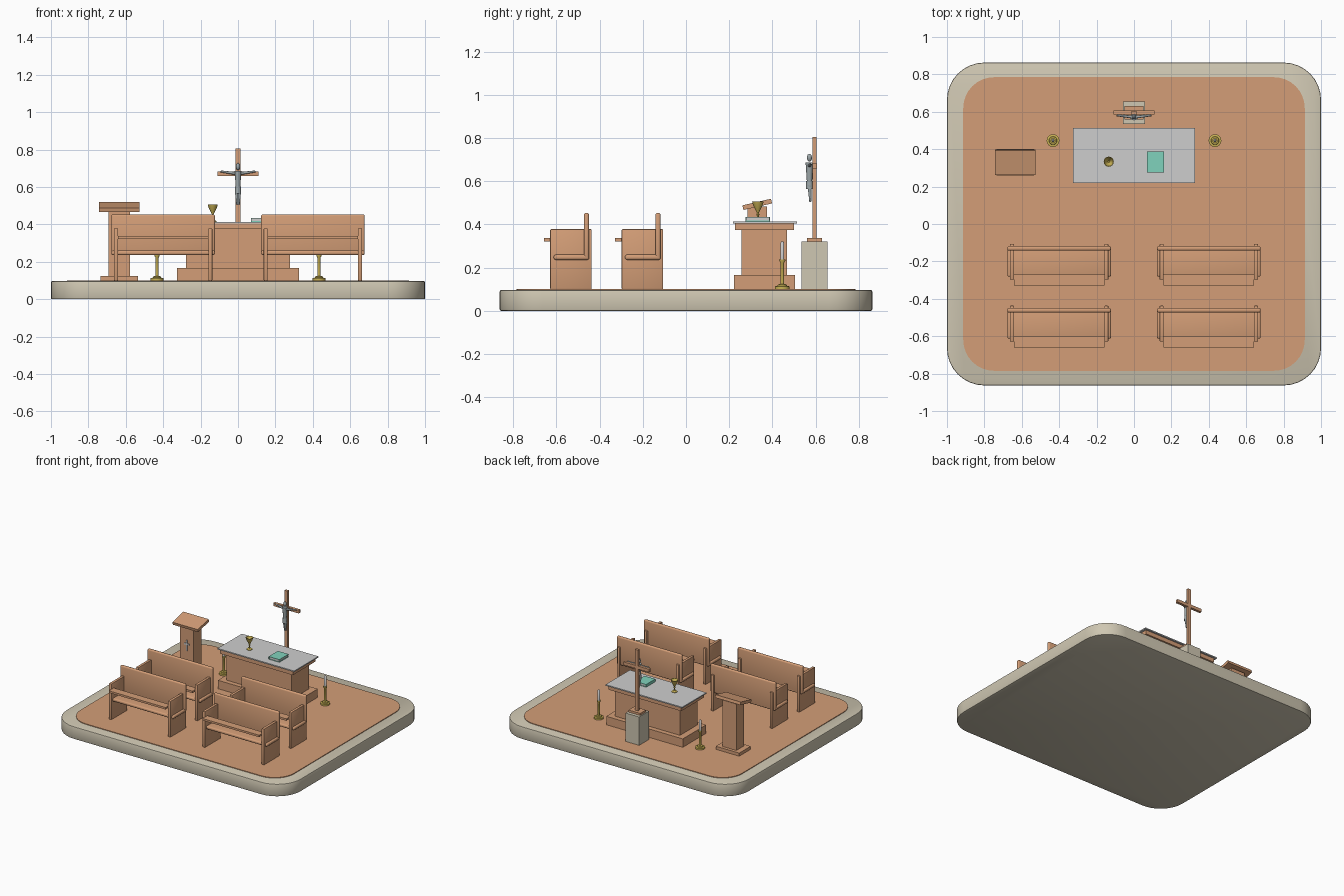
import bpy, bmesh, math
from mathutils import Vector

if "Cube" in bpy.data.objects:
    bpy.data.objects.remove(bpy.data.objects["Cube"])


def srgb(*rgb):
    return [((c / 255 + 0.055) / 1.055) ** 2.4 for c in rgb] + [1]


def material(name, *rgb):
    m = bpy.data.materials.new(name)
    m.diffuse_color = srgb(*rgb)
    m.use_nodes = True
    m.node_tree.nodes["Principled BSDF"].inputs["Base Color"].default_value = m.diffuse_color
    return m


WOOD = material("warm wood", 212, 158, 119)
STONE = material("beige stone", 207, 199, 178)
PALE = material("pale grey", 206, 206, 206)
SILVER = material("silver grey", 158, 168, 170)
GOLD = material("gold", 203, 180, 86)
TEAL = material("teal", 128, 210, 188)


def finish(name, bm, mat, smooth=False):
    bmesh.ops.recalc_face_normals(bm, faces=bm.faces)
    me = bpy.data.meshes.new(name)
    bm.to_mesh(me)
    bm.free()
    ob = bpy.data.objects.new(name, me)
    bpy.context.collection.objects.link(ob)
    me.materials.append(mat)
    if smooth:
        bpy.ops.object.select_all(action='DESELECT')
        ob.select_set(True)
        bpy.context.view_layer.objects.active = ob
        bpy.ops.object.shade_smooth_by_angle(angle=math.radians(40))
    return ob


def box(name, x, y, z, mat, bevel=0.0, seg=1, tilt=0.0):
    """Box from (min, max) ranges, with optional rounding and tilt about x."""
    bm = bmesh.new()
    bmesh.ops.create_cube(bm, size=1)
    size = [b - a for a, b in (x, y, z)]
    bmesh.ops.scale(bm, vec=size, verts=bm.verts)
    if bevel:
        bmesh.ops.bevel(bm, geom=bm.edges[:], offset=bevel, segments=seg,
                        profile=0.5, affect='EDGES')
    ob = finish(name, bm, mat, seg > 1)
    ob.location = [(a + b) / 2 for a, b in (x, y, z)]
    ob.rotation_euler.x = tilt
    return ob


def slab(name, hx, hy, z0, z1, r, mat, bevel=0.0):
    """Flat plate with rounded corners."""
    bm = bmesh.new()
    ring = []
    for k, (sx, sy) in enumerate([(1, 1), (-1, 1), (-1, -1), (1, -1)]):
        for i in range(9):
            a = math.pi / 2 * (k + i / 8)
            ring.append(bm.verts.new((sx * (hx - r) + r * math.cos(a),
                                      sy * (hy - r) + r * math.sin(a), z0)))
    face = bm.faces.new(ring)
    up = bmesh.ops.extrude_face_region(bm, geom=[face])["geom"]
    bmesh.ops.translate(bm, vec=(0, 0, z1 - z0),
                        verts=[v for v in up if isinstance(v, bmesh.types.BMVert)])
    if bevel:
        rim = [e for e in bm.edges if abs(e.verts[0].co.z - e.verts[1].co.z) < 1e-5]
        bmesh.ops.bevel(bm, geom=rim, offset=bevel, segments=2, profile=0.5, affect='EDGES')
    return finish(name, bm, mat, True)


def lathe(name, profile, x, y, mat, n=24):
    """Turned part from (radius, height) points."""
    bm = bmesh.new()
    rings = [[bm.verts.new((x + r * math.cos(2 * math.pi * i / n),
                            y + r * math.sin(2 * math.pi * i / n), z))
              for i in range(n)] for r, z in profile]
    for a, b in zip(rings, rings[1:]):
        for i in range(n):
            bm.faces.new((a[i], a[(i + 1) % n], b[(i + 1) % n], b[i]))
    bm.faces.new(rings[0])
    bm.faces.new(rings[-1])
    return finish(name, bm, mat, True)


def limb(name, p, q, r1, r2, mat):
    """Tapered rod between two points."""
    p, q = Vector(p), Vector(q)
    bm = bmesh.new()
    bmesh.ops.create_cone(bm, cap_ends=True, segments=12, radius1=r1, radius2=r2,
                          depth=(q - p).length)
    ob = finish(name, bm, mat, True)
    ob.location = (p + q) / 2
    ob.rotation_mode = 'QUATERNION'
    ob.rotation_quaternion = (q - p).to_track_quat('Z', 'Y')
    return ob


# Floor
slab("floor_base", 1.0, 0.863, 0, 0.096, 0.2, STONE, 0.006)
slab("carpet", 0.913, 0.785, 0.09, 0.101, 0.165, WOOD)

# Pews: two columns, two rows
for cx in (-0.4, 0.4):
    for dy in (0, 0.331):
        box("pew_back", (cx - 0.277, cx + 0.277), (-0.473 + dy, -0.449 + dy),
            (0.237, 0.453), WOOD, 0.009, 3)
        box("pew_seat", (cx - 0.277, cx + 0.277), (-0.613 + dy, -0.449 + dy),
            (0.236, 0.26), WOOD, 0.009, 3)
        box("pew_shelf", (cx - 0.242, cx + 0.242), (-0.659 + dy, -0.6 + dy),
            (0.322, 0.337), WOOD)
        for s in (-1, 1):
            ex = cx + s * 0.252
            box("pew_end", (ex - 0.011, ex + 0.011), (-0.629 + dy, -0.437 + dy),
                (0.1, 0.378), WOOD, 0.004, 2)

# Altar
box("altar_plinth", (-0.327, 0.327), (0.222, 0.506), (0.1, 0.166), WOOD)
box("altar_body", (-0.277, 0.277), (0.258, 0.469), (0.166, 0.376), WOOD)
box("altar_cornice", (-0.31, 0.31), (0.226, 0.501), (0.374, 0.406), WOOD)
box("altar_top", (-0.327, 0.327), (0.218, 0.514), (0.405, 0.414), PALE)

# Book on the altar
box("book_back_cover", (0.07, 0.16), (0.276, 0.388), (0.414, 0.418), TEAL)
box("book_pages", (0.072, 0.157), (0.278, 0.386), (0.418, 0.431), PALE)
box("book_front_cover", (0.07, 0.16), (0.276, 0.388), (0.431, 0.435), TEAL)
box("book_spine", (0.069, 0.073), (0.276, 0.388), (0.414, 0.435), TEAL)

# Chalice
lathe("chalice", [(0.02, 0.414), (0.02, 0.418), (0.006, 0.424), (0.004, 0.44),
                  (0.007, 0.446), (0.004, 0.452), (0.011, 0.468), (0.021, 0.487),
                  (0.027, 0.506), (0.024, 0.506), (0.016, 0.486), (0.004, 0.468)],
      -0.135, 0.333, GOLD)

# Floor candlesticks
for x in (-0.433, 0.433):
    lathe("candlestick", [(0.034, 0.1), (0.034, 0.113), (0.022, 0.115), (0.02, 0.122),
                          (0.008, 0.124), (0.008, 0.222), (0.014, 0.232), (0.014, 0.238)],
          x, 0.446, GOLD)
    lathe("candle", [(0.009, 0.238), (0.009, 0.315), (0.004, 0.321)], x, 0.446, PALE, 16)

# Lectern
LX = -0.635
box("lectern_foot", (LX - 0.1, LX + 0.1), (0.26, 0.4), (0.1, 0.125), WOOD)
box("lectern_column", (LX - 0.058, LX + 0.058), (0.284, 0.376), (0.125, 0.483), WOOD)
box("lectern_desk", (LX - 0.108, LX + 0.108), (0.262, 0.398), (0.482, 0.504), WOOD,
    tilt=math.radians(13))
box("lectern_emblem_upright", (LX - 0.006, LX + 0.006), (0.278, 0.285), (0.29, 0.37), PALE)
box("lectern_emblem_bar", (LX - 0.022, LX + 0.022), (0.278, 0.285), (0.335, 0.347), PALE)

# Standing cross
box("cross_pedestal", (-0.058, 0.058), (0.535, 0.655), (0.1, 0.32), STONE)
box("cross_foot", (-0.05, 0.05), (0.56, 0.63), (0.32, 0.336), WOOD)
box("cross_post", (-0.014, 0.014), (0.586, 0.605), (0.336, 0.805), WOOD)
box("cross_bar", (-0.109, 0.109), (0.586, 0.606), (0.659, 0.683), WOOD)

# Carved figure on the cross
FY = 0.572
lathe("figure_head", [(0.004, 0.692), (0.01, 0.698), (0.012, 0.71), (0.009, 0.722),
                      (0.003, 0.727)], 0, FY, SILVER, 16)
limb("figure_torso", (0, FY, 0.596), (0, FY, 0.686), 0.012, 0.018, SILVER)
limb("figure_wrap", (0, FY, 0.565), (0, FY, 0.602), 0.017, 0.015, SILVER)
for s in (-1, 1):
    limb("figure_arm", (s * 0.01, FY, 0.672), (s * 0.092, FY + 0.009, 0.683), 0.008, 0.005, SILVER)
    limb("figure_leg", (s * 0.008, FY, 0.58), (s * 0.004, FY + 0.004, 0.505), 0.009, 0.005, SILVER)
